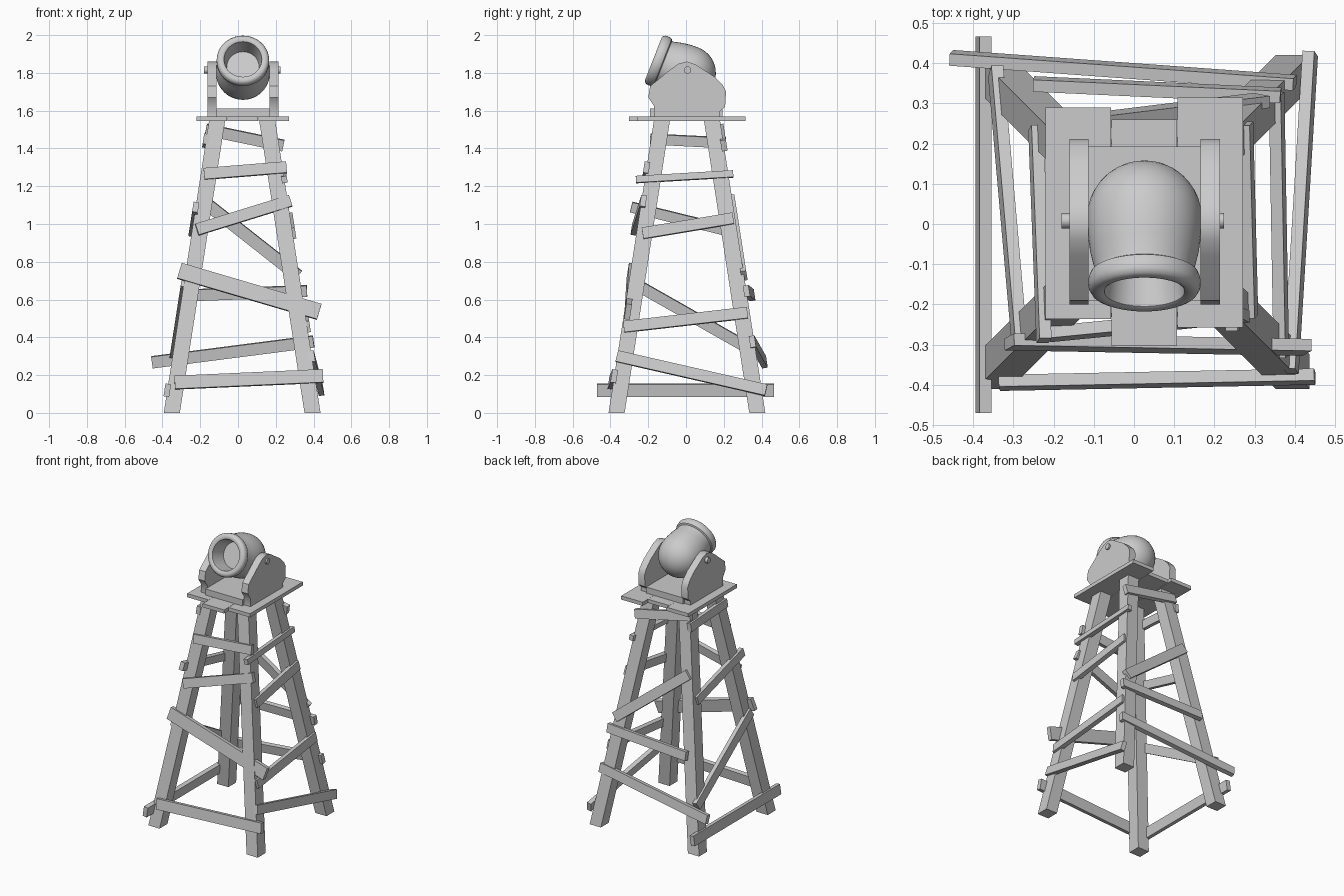
import bpy, bmesh, math
from mathutils import Matrix, Vector

if "Cube" in bpy.data.objects:
    bpy.data.objects.remove(bpy.data.objects["Cube"])

grey = bpy.data.materials.new("plain_grey")
grey.use_nodes = True
grey.diffuse_color = (0.6, 0.6, 0.6, 1)
grey.node_tree.nodes["Principled BSDF"].inputs["Base Color"].default_value = (0.6, 0.6, 0.6, 1)

CX, CY = 0.022, 0.005      # tower axis
LEAN = 0.155               # inward slope of every tower side
DECK = 1.545


def finish(name, bm, smooth=False):
    bmesh.ops.recalc_face_normals(bm, faces=bm.faces)
    mesh = bpy.data.meshes.new(name)
    bm.to_mesh(mesh)
    bm.free()
    mesh.materials.append(grey)
    obj = bpy.data.objects.new(name, mesh)
    bpy.context.collection.objects.link(obj)
    if smooth:
        bpy.ops.object.select_all(action='DESELECT')
        obj.select_set(True)
        bpy.context.view_layer.objects.active = obj
        bpy.ops.object.shade_smooth_by_angle(angle=math.radians(40))
    return obj


def box(name, lo, hi):
    lo, hi = Vector(lo), Vector(hi)
    bm = bmesh.new()
    bmesh.ops.create_cube(bm, size=1, matrix=Matrix.Translation((lo + hi) / 2)
                          @ Matrix.Diagonal((*(hi - lo), 1)))
    return finish(name, bm)


def half(z):
    return 0.415 - LEAN * z


# Legs: square posts sheared inward towards the deck
for sx, nx in ((1, "left"), (-1, "right")):
    for sy, ny in ((-1, "front"), (1, "back")):
        bm = bmesh.new()
        bmesh.ops.create_cube(bm, size=1)
        for v in bm.verts:
            z = DECK * (v.co.z + 0.5)
            mid = half(z) - 0.0425
            v.co = (CX + sx * mid + v.co.x * 0.085, CY + sy * mid + v.co.y * 0.085, z)
        finish(f"leg_{ny}_{nx}", bm)


# Braces: crooked boards nailed across each leaning side
def brace(name, normal, start, end, width, offsets=(0, 0)):
    out = Vector(normal)
    along = Vector((abs(out.y), abs(out.x), 0))
    ends = []
    for (a, z), off in zip((start, end), offsets):
        # a is the world coordinate along the side
        base = Vector((CX * abs(out.x), CY * abs(out.y), z))
        ends.append(base + along * a + out * (half(z) + off))
    direction = ends[1] - ends[0]
    u = direction.normalized()
    n = (out + Vector((0, 0, LEAN)))
    n = (n - u * n.dot(u)).normalized()
    rot = Matrix((u, n.cross(u), n)).transposed().to_4x4()
    bm = bmesh.new()
    bmesh.ops.create_cube(bm, size=1, matrix=Matrix.Translation((ends[0] + ends[1]) / 2) @ rot
                          @ Matrix.Diagonal((direction.length, width, 0.03, 1)))
    finish(name, bm)


braces = {
    "front": ((0, -1, 0), [
        ((-0.335, 0.16), (0.45, 0.195), 0.07, (0.01, 0)),
        ((-0.31, 0.752), (0.43, 0.535), 0.085, (0, -0.02)),
        ((-0.217, 0.97), (0.278, 1.123), 0.062, (0.015, -0.01)),
        ((-0.18, 1.265), (0.257, 1.3), 0.06)]),
    "back": ((0, 1, 0), [
        ((-0.455, 0.268), (0.4, 0.378), 0.062, (0.035, -0.01)),
        ((-0.25, 0.623), (0.365, 0.645), 0.06, (0.025, 0)),
        ((-0.195, 1.13), (0.318, 0.726), 0.065),
        ((-0.17, 1.5), (0.24, 1.415), 0.06)]),
    "left": ((1, 0, 0), [
        ((-0.366, 0.3), (0.424, 0.12), 0.06, (0, 0.02)),
        ((-0.33, 0.455), (0.325, 0.53), 0.06),
        ((-0.23, 0.95), (0.25, 1.03), 0.06),
        ((-0.265, 1.235), (0.25, 1.265), 0.036)]),
    "right": ((-1, 0, 0), [
        ((-0.47, 0.12), (0.467, 0.12), 0.068),
        ((-0.29, 0.695), (0.38, 0.315), 0.06),
        ((-0.29, 1.09), (0.24, 0.96), 0.055),
        ((-0.19, 1.45), (0.21, 1.43), 0.055)]),
}
for side, (normal, boards) in braces.items():
    for i, board in enumerate(boards):
        brace(f"brace_{side}_{i + 1}", normal, *board)

# Deck planks and the mortar bed
for name, x, y0, y1 in (("right", -0.22, -0.237, 0.29), ("middle", -0.056, -0.303, 0.26),
                        ("left", 0.108, -0.257, 0.315)):
    box(f"deck_plank_{name}", (x, y0, DECK), (x + 0.163, y1, DECK + 0.025))
box("bed", (-0.113, -0.19, 1.57), (0.166, 0.193, 1.612))

# Cheeks: shaped side plates holding the barrel
profile = [(-0.17, 1.57), (-0.17, 1.625), (-0.2, 1.67), (-0.19, 1.73), (-0.08, 1.82),
           (-0.04, 1.848), (0.005, 1.86), (0.05, 1.845), (0.15, 1.78), (0.195, 1.735),
           (0.212, 1.7), (0.207, 1.62), (0.18, 1.597), (0.18, 1.57)]
for name, x in (("right", -0.161), ("left", 0.166)):
    bm = bmesh.new()
    face = bm.faces.new([bm.verts.new((x, y, z)) for y, z in profile])
    new = bmesh.ops.extrude_face_region(bm, geom=[face])["geom"]
    bmesh.ops.translate(bm, vec=(0.048, 0, 0),
                        verts=[g for g in new if isinstance(g, bmesh.types.BMVert)])
    finish(f"cheek_{name}", bm, True)

# Trunnion pin through both cheeks
bm = bmesh.new()
bmesh.ops.create_cone(bm, cap_ends=True, segments=20, radius1=0.019, radius2=0.019, depth=0.405,
                      matrix=Matrix.Translation((CX, 0.008, 1.815))
                      @ Matrix.Rotation(math.pi / 2, 4, 'Y'))
finish("trunnion", bm, True)

# Barrel: lathed round breech, muzzle ring and hollow bore, tilted upward
R = 0.143
points = [(R * math.sin(a), -R * math.cos(a)) for a in
          (math.pi / 2 * i / 10 for i in range(11))]
points += [(0.142, 0.04), (0.135, 0.09), (0.124, 0.135), (0.124, 0.145), (0.134, 0.15),
           (0.139, 0.162), (0.139, 0.185), (0.132, 0.197), (0.122, 0.202), (0.108, 0.202),
           (0.1, 0.197), (0.085, 0.09), (0, 0.09)]
bm = bmesh.new()
verts = [bm.verts.new((r, 0, t)) for r, t in points]
edges = [bm.edges.new(pair) for pair in zip(verts, verts[1:])]
bmesh.ops.spin(bm, geom=verts + edges, axis=(0, 0, 1), cent=(0, 0, 0),
               angle=math.tau, steps=40)
bmesh.ops.remove_doubles(bm, verts=bm.verts, dist=0.0005)
bmesh.ops.transform(bm, verts=bm.verts, matrix=Matrix.Translation((0.026, 0.015, 1.8))
                    @ Matrix.Rotation(math.radians(90 - 21.5), 4, 'X'))
finish("barrel", bm, True)
